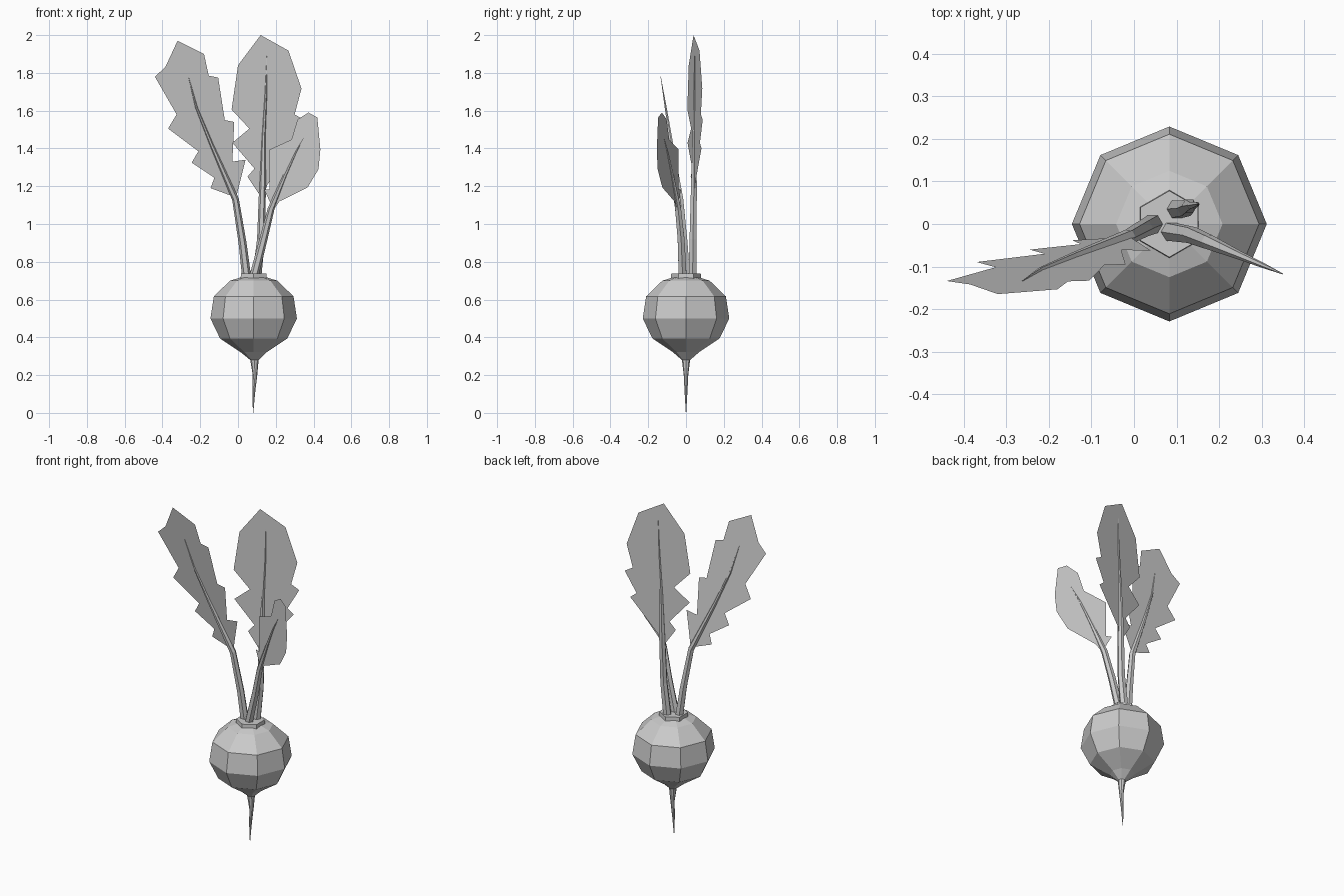
import bpy
from math import sin, cos, pi
from mathutils import Vector

if "Cube" in bpy.data.objects:
    bpy.data.objects.remove(bpy.data.objects["Cube"])

CX = 0.083  # bulb axis


def make_object(name, verts, faces):
    mesh = bpy.data.meshes.new(name)
    mesh.from_pydata(verts, [], faces)
    mesh.update()
    obj = bpy.data.objects.new(name, mesh)
    bpy.context.collection.objects.link(obj)
    return obj


def loft(name, path, radii, sides, start=0.0, level=False):
    """Skin rings of the given radii along a path, with capped ends."""
    pts = [Vector(p) for p in path]
    verts, faces = [], []
    for i, (p, r) in enumerate(zip(pts, radii)):
        tangent = pts[min(i + 1, len(pts) - 1)] - pts[max(i - 1, 0)]
        if level:
            u, v = Vector((1, 0, 0)), Vector((0, 1, 0))
        else:
            tangent.normalize()
            v = tangent.cross(Vector((1, 0, 0))).normalized()
            u = v.cross(tangent)
        for k in range(sides):
            a = start + 2 * pi * k / sides
            verts.append(p + (u * cos(a) + v * sin(a)) * r)
    for i in range(len(pts) - 1):
        for k in range(sides):
            a, b = i * sides + k, i * sides + (k + 1) % sides
            faces.append((a, b, b + sides, a + sides))
    faces.append(tuple(reversed(range(sides))))
    faces.append(tuple(range(len(verts) - sides, len(verts))))
    return make_object(name, verts, faces)


def leaf(name, outline, depth):
    """Flat lobed blade; depth(x, z) gives y on its plane."""
    verts = [(x, depth(x, z), z) for x, z in outline]
    make_object(name, verts, [tuple(reversed(range(len(verts))))])


# Bulb with tapering, slightly bent tap root
profile = [(0.0, 0.001, 0.08), (0.1, 0.007, 0.083), (0.2, 0.012, 0.09),
           (0.28, 0.022, 0.087), (0.322, 0.07, CX), (0.394, 0.178, CX),
           (0.5, 0.229, CX), (0.617, 0.211, CX), (0.70, 0.125, CX), (0.72, 0.06, CX)]
loft("bulb_and_root", [(x, 0, z) for z, r, x in profile],
     [r for z, r, x in profile], 8, level=True)

# Six-sided crown collar
loft("crown", [(CX, 0, 0.71), (CX, 0, 0.737)], [0.08, 0.078], 6, start=pi / 6, level=True)


# Planes of the three blades
def left_plane(x, z):
    return -0.04 - 0.162 * (z - 1.2)


def middle_plane(x, z):
    return 0.04 + 0.214 * (x - 0.12)


def right_plane(x, z):
    return -0.01 - 0.43 * (x - 0.10)


leaf("left_leaf", [
    (-.32, 1.97), (-.18, 1.90), (-.155, 1.785), (-.105, 1.775), (-.07, 1.55), (-.02, 1.54),
    (-.03, 1.33), (.04, 1.34), (-.01, 1.14), (-.145, 1.19), (-.125, 1.245), (-.245, 1.325),
    (-.21, 1.385), (-.37, 1.505), (-.325, 1.58), (-.44, 1.78), (-.385, 1.83)], left_plane)
leaf("middle_leaf", [
    (.12, 2.0), (.267, 1.918), (.336, 1.717), (.30, 1.58), (.347, 1.553), (.278, 1.43),
    (.315, 1.40), (.156, 1.21), (.13, 1.13), (.05, 1.25), (.087, 1.294), (-.03, 1.43),
    (.06, 1.505), (-.034, 1.606), (0, 1.84)], middle_plane)
leaf("right_leaf", [
    (.373, 1.59), (.42, 1.564), (.436, 1.394), (.426, 1.29), (.368, 1.193), (.22, 1.12),
    (.188, 1.077), (.138, 1.183), (.167, 1.183), (.167, 1.394), (.283, 1.447),
    (.315, 1.553)], right_plane)

# Stems running on as midribs inside the blades
stems = {
    "left_stem": ([(.045, 0, .725), (.024, -.01, .90), (-.013, -.03, 1.13)],
                  [(-.14, 1.42), (-.22, 1.617), (-.262, 1.78)], left_plane),
    "middle_stem": ([(.10, .035, .725), (.122, .037, .92), (.13, .042, 1.2)],
                    [(.135, 1.45), (.148, 1.70), (.153, 1.89)], middle_plane),
    "right_stem": ([(.085, -.018, .725), (.135, -.026, .92), (.175, -.042, 1.08)],
                   [(.25, 1.26), (.305, 1.38), (.35, 1.46)], right_plane),
}
for name, (lower, rib, plane) in stems.items():
    path = lower + [(x, plane(x, z), z) for x, z in rib]
    loft(name, path, [.024, .021, .018, .010, .006, .001], 6)
